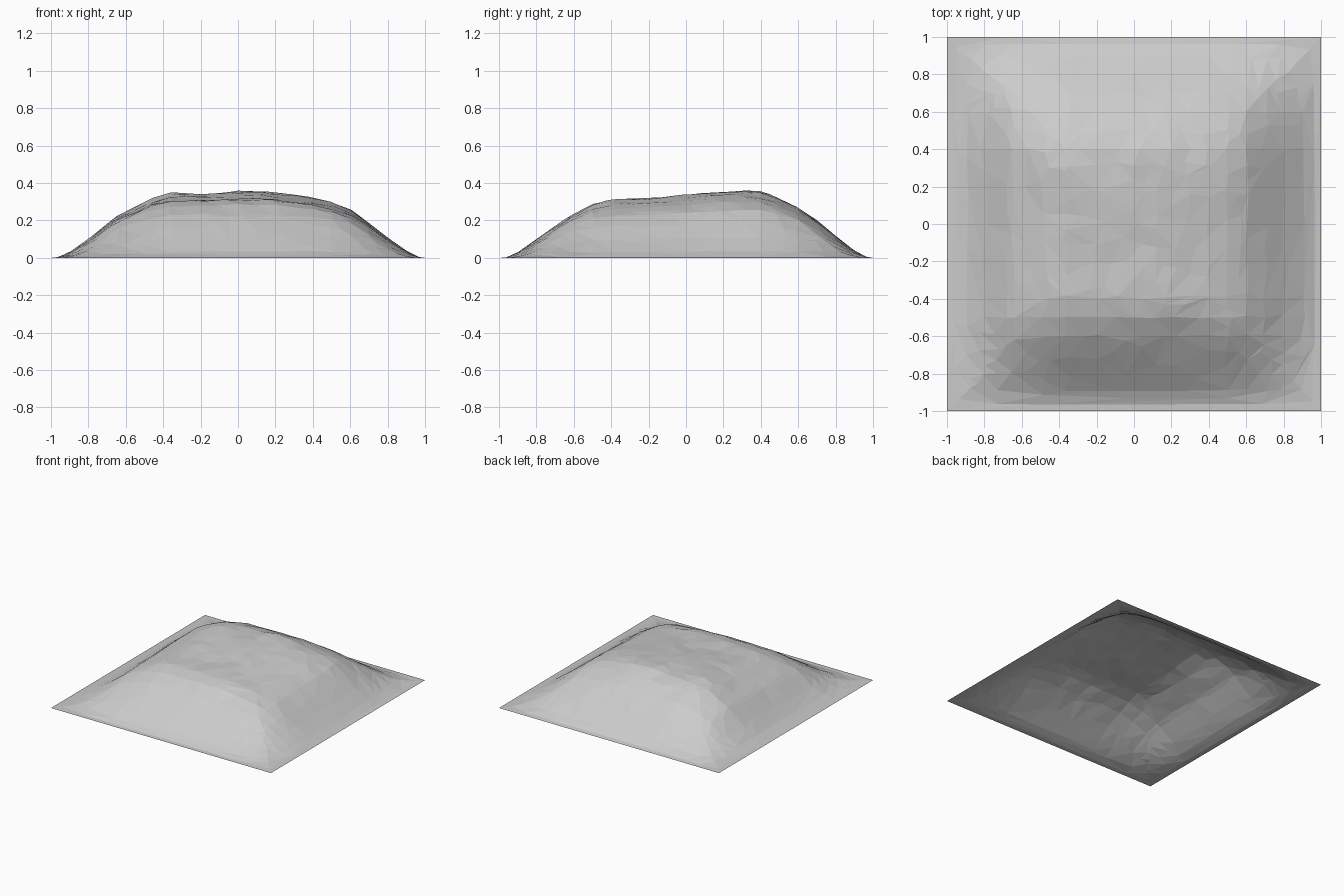
import bpy, bmesh
from mathutils import Vector, noise

if "Cube" in bpy.data.objects:
    bpy.data.objects.remove(bpy.data.objects["Cube"])

# Height profiles (position, height) across x and along y
PX = [(-1, 0), (-.97, .002), (-.9, .03), (-.8, .10), (-.66, .22), (-.48, .31), (-.35, .348),
      (-.2, .35), (0, .36), (.2, .352), (.4, .325), (.5, .30), (.6, .26), (.7, .19),
      (.8, .11), (.9, .04), (.96, .006), (1, 0)]
PY = [(-1, 0), (-.96, .002), (-.9, .03), (-.8, .10), (-.7, .17), (-.6, .237), (-.5, .285),
      (-.4, .307), (-.2, .32), (0, .338), (.2, .352), (.3, .36), (.4, .353), (.5, .315),
      (.6, .268), (.7, .20), (.8, .12), (.9, .04), (.97, .003), (1, 0)]
TOP = 0.36


def sample(profile, t):
    for (a, ha), (b, hb) in zip(profile, profile[1:]):
        if t <= b:
            return ha + (hb - ha) * (t - a) / (b - a)
    return 0.0


def height(x, y):
    f, g = sample(PX, x), sample(PY, y)
    h = 0.85 * f * g / TOP + 0.15 * min(f, g)
    bump = noise.noise(Vector((x * 4, y * 4, 3.1))) + 0.6 * noise.noise(Vector((x * 9, y * 9, 7.7)))
    return max(0.0, h + 0.012 * bump * h / TOP)


# Open terrain sheet: fine grid raised into a mound
N = 56
bm = bmesh.new()
bmesh.ops.create_grid(bm, x_segments=N, y_segments=N, size=1.0)
for v in bm.verts:
    v.co.z = height(v.co.x, v.co.y)
bmesh.ops.triangulate(bm, faces=bm.faces[:])
mesh = bpy.data.meshes.new("hill")
bm.to_mesh(mesh)
bm.free()
hill = bpy.data.objects.new("hill", mesh)
bpy.context.collection.objects.link(hill)

# Irregular low-poly facets
dec = hill.modifiers.new("facets", 'DECIMATE')
dec.ratio = 0.11

stone = bpy.data.materials.new("light grey")
stone.diffuse_color = (0.6, 0.6, 0.6, 1)
stone.use_nodes = True
stone.node_tree.nodes["Principled BSDF"].inputs["Base Color"].default_value = stone.diffuse_color
mesh.materials.append(stone)
